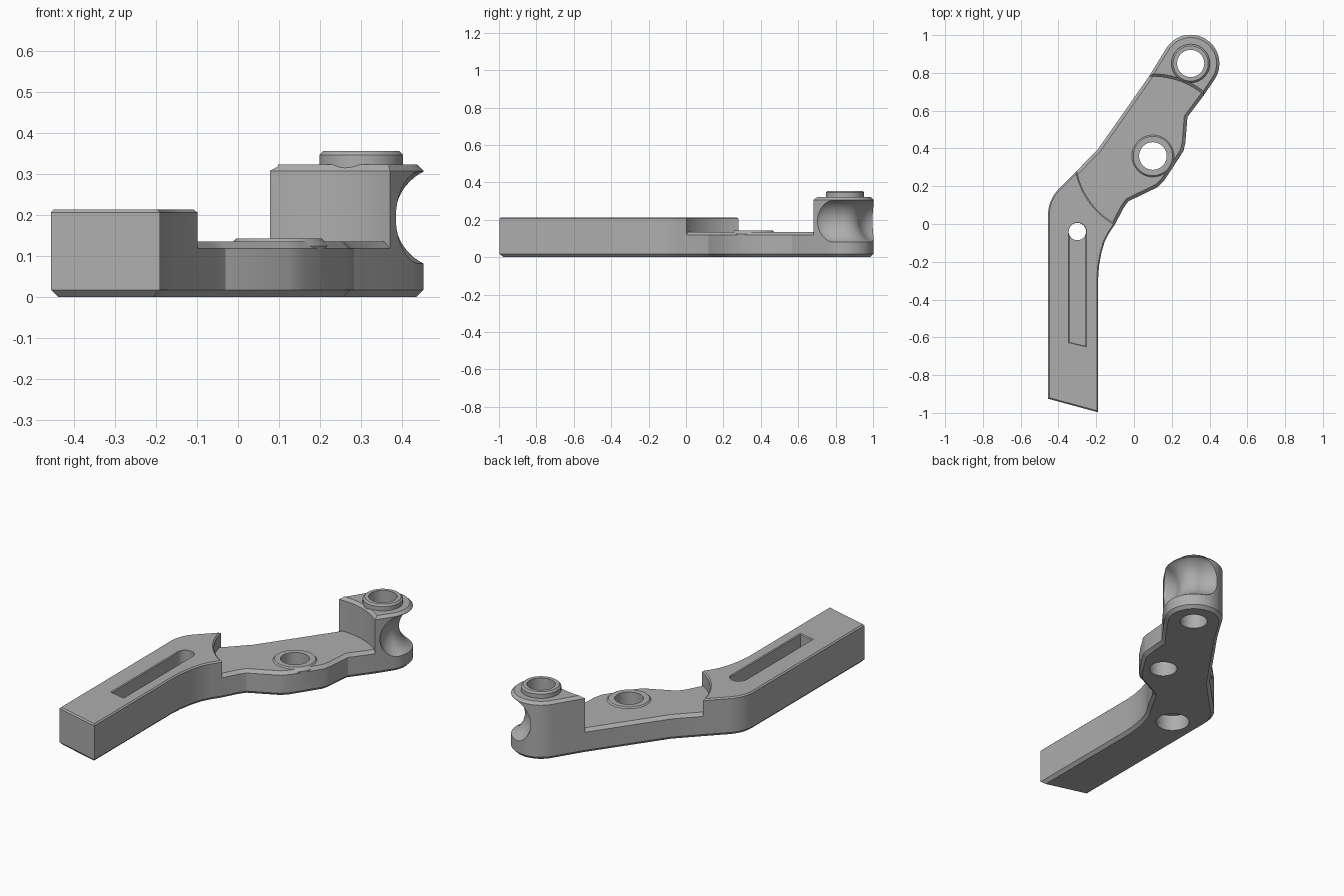
import bpy, bmesh, math
from mathutils import Vector

if "Cube" in bpy.data.objects:
    bpy.data.objects.remove(bpy.data.objects["Cube"])

grey = bpy.data.materials.new("plain_grey")
grey.use_nodes = True
COLOR = (0.42, 0.42, 0.42, 1)
grey.diffuse_color = COLOR
grey.node_tree.nodes["Principled BSDF"].inputs["Base Color"].default_value = COLOR

PIVOT = (0.10, 0.36)   # middle bore
HEAD = (0.30, 0.85)    # tower bore
PIN = (-0.30, -0.04)   # slot bore


def arc(center, r, a0, a1, n):
    """Points on an arc, angles in degrees."""
    steps = [math.radians(a0 + (a1 - a0) * i / n) for i in range(n + 1)]
    return [(center[0] + r * math.cos(a), center[1] + r * math.sin(a)) for a in steps]


def inset(pts, d):
    """Offset a counter-clockwise polygon inwards by d with mitred corners."""
    out = []
    for i, p in enumerate(pts):
        a, b, c = Vector(pts[i - 1]), Vector(p), Vector(pts[(i + 1) % len(pts)])
        u, v = (b - a).normalized(), (c - b).normalized()
        n1, n2 = Vector((-u.y, u.x)), Vector((-v.y, v.x))
        out.append(tuple(b + (n1 + n2) * (d / (1 + n1.dot(n2)))))
    return out


def loft(name, rings):
    """Closed solid through matching rings of 3D points."""
    bm = bmesh.new()
    loops = [[bm.verts.new(p) for p in ring] for ring in rings]
    n = len(loops[0])
    for lo, hi in zip(loops, loops[1:]):
        for i in range(n):
            j = (i + 1) % n
            bm.faces.new((lo[i], lo[j], hi[j], hi[i]))
    bm.faces.new(loops[0][::-1])
    bm.faces.new(loops[-1])
    bmesh.ops.recalc_face_normals(bm, faces=bm.faces)
    mesh = bpy.data.meshes.new(name)
    bm.to_mesh(mesh)
    bm.free()
    mesh.materials.append(grey)
    obj = bpy.data.objects.new(name, mesh)
    bpy.context.collection.objects.link(obj)
    return obj


def prism(name, pts, z0, z1, top=0.0, bottom=0.0):
    """Extruded outline; positive chamfers shrink the ends, negative flare them."""
    levels = [(z0, bottom)] if bottom else []
    levels += [(z0 + abs(bottom), 0), (z1 - abs(top), 0)]
    levels += [(z1, top)] if top else []
    return loft(name, [[(x, y, z) for x, y in inset(pts, d)] for z, d in levels])


def circle(center, r, n=64):
    return arc(center, r, 0, 360, n)[:-1]


def combine(body, other, operation):
    mod = body.modifiers.new(operation.lower(), 'BOOLEAN')
    mod.object, mod.operation, mod.solver = other, operation, 'EXACT'
    bpy.context.view_layer.objects.active = body
    bpy.ops.object.modifier_apply(modifier=mod.name)
    bpy.data.objects.remove(other)


# Outline pieces, counter-clockwise
arm_step = arc(PIVOT, 0.41, -119, -169, 20)
tower_step = arc(PIVOT, 0.42, 93, 50, 16)
head_arc = arc(HEAD, 0.152, -34.6, 145.4, 40)
arm_right = [(-0.455, -0.925), (-0.19, -0.997), (-0.19, -0.29), (-0.185, -0.22),
             (-0.172, -0.15), (-0.154, -0.09), (-0.13, -0.045)]
waist = [(-0.055, 0.085), (-0.03, 0.12), (0.125, 0.195), (0.16, 0.23),
         (0.262, 0.386), (0.272, 0.43), (0.283, 0.566)]
arm_left = arc((-0.265, 0.05), 0.19, 133, 180, 8)

outline = (arm_right + arm_step[:1] + waist + tower_step[-1:] + head_arc
           + tower_step[:1] + [(-0.19, 0.397)] + arm_step[-1:] + arm_left)

# Solid parts: base plate, raised arm, tower and two collars
body = prism("lever_bracket", outline, 0, 0.135, 0.017, 0.017)
solids = [
    prism("arm", arm_right + arm_step + arm_left, 0.05, 0.213, 0.007),
    prism("tower", tower_step + head_arc, 0.05, 0.322, 0.015),
    prism("pivot_collar", circle(PIVOT, 0.122), 0.05, 0.142, 0.018),
    prism("head_collar", circle(HEAD, 0.102), 0.25, 0.355, 0.009),
]
for part in solids:
    combine(body, part, 'UNION')


# Rounded finger groove: a ball swept around the outer side of the tower
def groove(r=0.125, path=0.207, z=0.193, a0=-23, a1=68, n=24, caps=10):
    stations = []
    for i in range(1, caps):
        t = math.pi / 2 * (1 - i / caps)
        stations.append((a0, -r * math.sin(t), r * math.cos(t)))
    stations += [(a0 + (a1 - a0) * i / n, 0, r) for i in range(n + 1)]
    for i in range(1, caps):
        t = math.pi / 2 * i / caps
        stations.append((a1, r * math.sin(t), r * math.cos(t)))
    rings = []
    for angle, slide, radius in stations:
        a = math.radians(angle)
        out, along = Vector((math.cos(a), math.sin(a), 0)), Vector((-math.sin(a), math.cos(a), 0))
        mid = Vector((*HEAD, z)) + out * path + along * slide
        rings.append([mid + out * x + Vector((0, 0, y)) for x, y in circle((0, 0), radius, 48)])
    return loft("finger_groove", rings)


# Cuts: groove, bores, slot and counterbore
slot = [(-0.342, -0.625), (-0.256, -0.645)] + arc((-0.299, -0.04), 0.043, 0, 180, 20)
cuts = [
    groove(),
    prism("pivot_bore", circle(PIVOT, 0.073), -0.1, 0.3),
    prism("head_bore", circle(HEAD, 0.072), -0.1, 0.5),
    prism("pin_bore", circle(PIN, 0.046, 48), -0.1, 0.4),
    prism("pin_counterbore", circle(PIN, 0.088), -0.1, 0.09),
    prism("slot", slot, 0.14, 0.2205, -0.012),
]
for cutter in cuts:
    combine(body, cutter, 'DIFFERENCE')

bpy.ops.object.select_all(action='DESELECT')
body.select_set(True)
bpy.context.view_layer.objects.active = body
bpy.ops.object.shade_smooth_by_angle(angle=math.radians(28))
